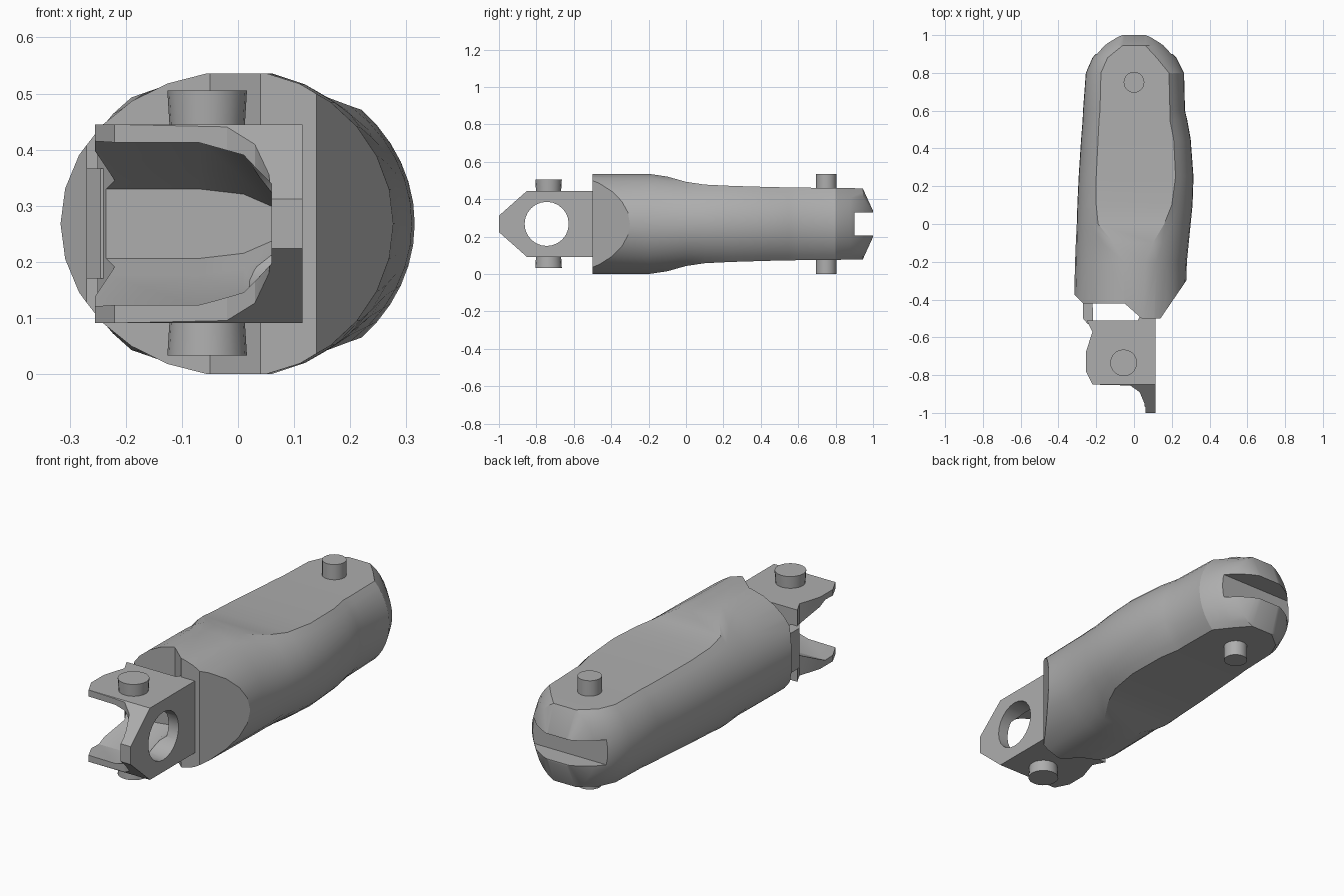
import bpy, bmesh, math
from mathutils import Vector

cube = bpy.data.objects.get("Cube")
if cube:
    bpy.data.objects.remove(cube, do_unlink=True)

MID = 0.268  # height of the long axis

grey = bpy.data.materials.new("plain grey")
grey.use_nodes = True
grey.diffuse_color = (0.42, 0.42, 0.42, 1)
grey.node_tree.nodes["Principled BSDF"].inputs["Base Color"].default_value = grey.diffuse_color


def loft(name, rings):
    """Skin a list of equal closed rings and cap both ends."""
    bm = bmesh.new()
    loops = [[bm.verts.new(p) for p in ring] for ring in rings]
    n = len(loops[0])
    for a, b in zip(loops, loops[1:]):
        for i in range(n):
            j = (i + 1) % n
            bm.faces.new((a[i], a[j], b[j], b[i]))
    bm.faces.new(loops[0])
    bm.faces.new(loops[-1])
    bmesh.ops.recalc_face_normals(bm, faces=bm.faces)
    mesh = bpy.data.meshes.new(name)
    bm.to_mesh(mesh)
    bm.free()
    mesh.materials.append(grey)
    obj = bpy.data.objects.new(name, mesh)
    bpy.context.collection.objects.link(obj)
    return obj


def plan_prism(name, outline, z0, z1):
    return loft(name, [[(x, y, z) for x, y in outline] for z in (z0, z1)])


def side_prism(name, outline, x0, x1):
    return loft(name, [[(x, y, z) for y, z in outline] for x in (x0, x1)])


def rod(name, x, y, z0, z1, r0, r1, n=20):
    turn = [2 * math.pi * i / n for i in range(n)]
    return loft(name, [[(x + r * math.cos(t), y + r * math.sin(t), z) for t in turn]
                       for z, r in ((z0, r0), (z1, r1))])


def mirrored(points):
    """Complete an upper (y, z) outline with its reflection below the axis."""
    return points + [(y, 2 * MID - z) for y, z in reversed(points)]


def cut(obj, tool, operation="DIFFERENCE"):
    mod = obj.modifiers.new("cut", "BOOLEAN")
    mod.operation, mod.solver, mod.object = operation, "EXACT", tool
    bpy.context.view_layer.objects.active = obj
    bpy.ops.object.modifier_apply(modifier=mod.name)
    bpy.data.objects.remove(tool, do_unlink=True)


def smooth(obj, angle):
    bpy.ops.object.select_all(action="DESELECT")
    obj.select_set(True)
    bpy.context.view_layer.objects.active = obj
    bpy.ops.object.shade_smooth_by_angle(angle=math.radians(angle))


# Body: oval sections with flats above and below
def section(y, left, right, flat_l, flat_r, h, n=12):
    ring = []
    for side, width, flat in ((1, right, flat_r), (-1, left, flat_l)):
        phi = math.acos(flat / width)
        for i in range(n + 1):
            t = side * phi * (2 * i / n - 1)
            ring.append((side * width * math.cos(t), y, MID + h * math.sin(t) / math.sin(phi)))
    return ring


sections = [
    (-.52, .32, .27, .055, .05, .268),
    (-.2, .312, .28, .055, .06, .268),
    (-.1, .308, .29, .11, .1, .253),
    (0, .303, .3, .19, .16, .225),
    (.1, .3, .31, .2, .2, .21),
    (.25, .293, .315, .2, .22, .203),
    (.45, .28, .3, .19, .21, .197),
    (.55, .272, .282, .185, .19, .195),
    (.6, .27, .27, .18, .19, .194),
    (.8, .255, .265, .175, .185, .192),
    (.88, .22, .225, .14, .12, .191),
    (.945, .165, .165, .06, .06, .19),
    (1, .09, .09, .05, .05, .07),
]
body = loft("body", [section(*s) for s in sections])

# Stepped and bevelled front end
cut(body, plan_prism("front_trim", [
    (-.5, -.19), (-.27, -.42), (-.05, -.42), (.04, -.5), (.14, -.5),
    (.4, -.12), (.4, -.7), (-.5, -.7)], -.1, .7))

# Slot across the rear end
cut(body, side_prism("rear_slot", mirrored([(.9, .33), (1.1, .33)]), -.5, .5))
smooth(body, 25)

# Bracket: plan outline, tapered in side profile
bracket = plan_prism("bracket", [
    (.115, -.49), (.03, -.49), (.02, -.51), (-.25, -.51), (-.22, -.57), (-.255, -.68),
    (-.255, -.78), (-.22, -.85), (-.02, -.855), (.03, -.89), (.055, -.95),
    (.06, -1), (.115, -1)], .05, .5)
cut(bracket, side_prism("taper", mirrored([(-1, .312), (-.85, .445), (-.4, .445)]), -.5, .5),
    "INTERSECT")

# Open cavity that narrows towards the side wall
hollow = mirrored([(-1.1, .405), (-.72, .417), (-.6, .36), (-.54, .33)])
cut(bracket, loft("cavity", [[(x, y, MID + s * (z - MID)) for y, z in hollow]
                             for x, s in ((-.4, 1), (-.07, 1), (.01, .85), (.06, .5))]))

# Round hole through the side wall
hole = [(-.745 + .118 * math.cos(i * math.pi / 12), MID + .118 * math.sin(i * math.pi / 12))
        for i in range(24)]
cut(bracket, side_prism("side_hole", hole, -.4, .3))
smooth(bracket, 25)

# Narrow link between bracket and body
plan_prism("link", [(-.27, -.4), (-.22, -.4), (-.215, -.53), (-.245, -.53), (-.27, -.5)], .17, .366)

# Pins
smooth(rod("rear_pin", 0, .75, 0, 2 * MID, .055, .055), 30)
smooth(rod("upper_front_pin", -.055, -.735, .425, .505, .066, .071), 30)
smooth(rod("lower_front_pin", -.055, -.735, .033, .112, .071, .066), 30)
